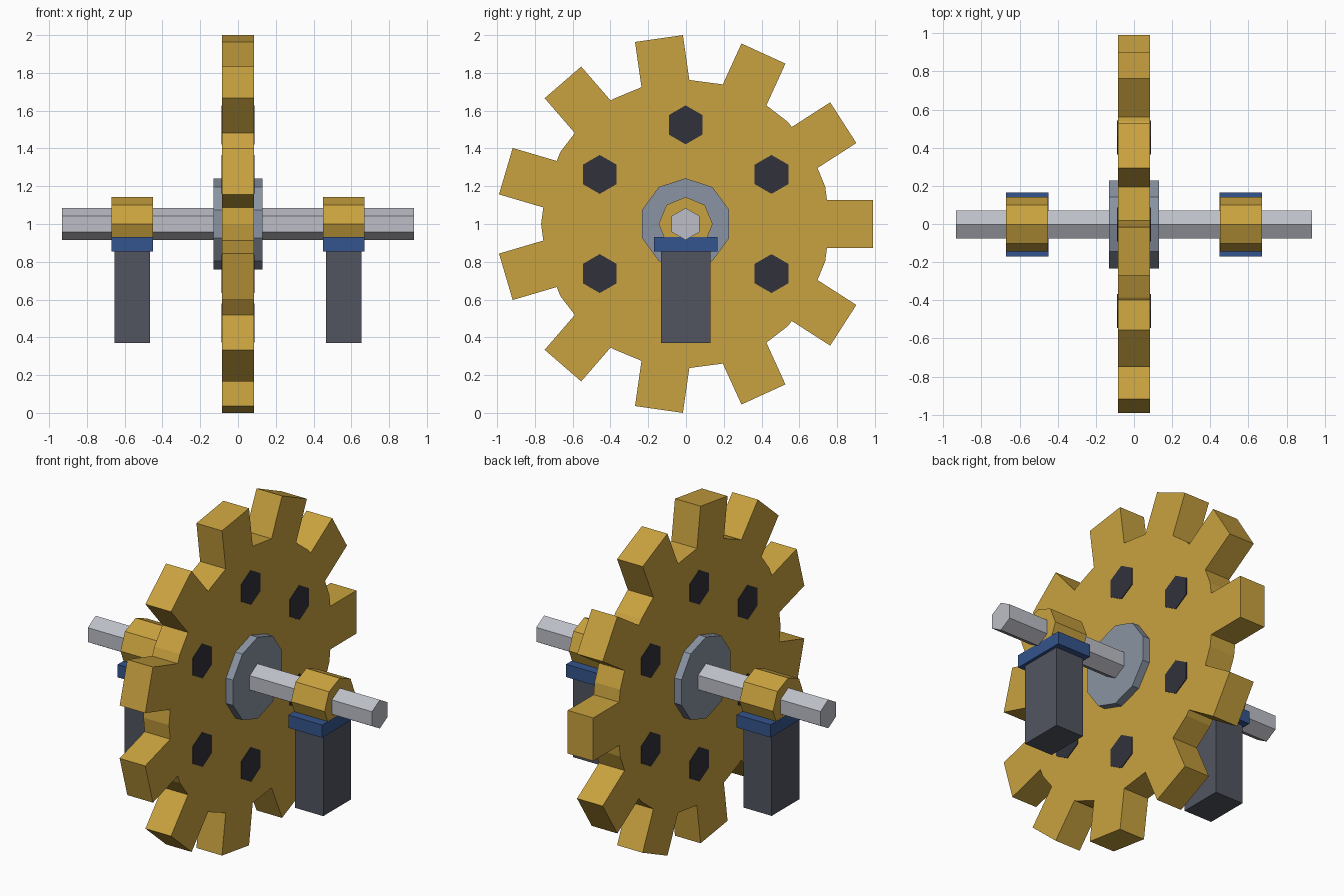
import bpy, bmesh, math
from mathutils import Vector

if "Cube" in bpy.data.objects:
    bpy.data.objects.remove(bpy.data.objects["Cube"])

CY, CZ = -0.002, 1.0          # axis of the wheel, running along x


def material(name, rgb):
    m = bpy.data.materials.new(name)
    m.diffuse_color = (*rgb, 1)
    m.use_nodes = True
    m.node_tree.nodes["Principled BSDF"].inputs["Base Color"].default_value = m.diffuse_color
    return m


gold = material("gold", (0.584, 0.361, 0.050))
steel = material("light steel", (0.51, 0.52, 0.57))
hub_grey = material("blue grey", (0.254, 0.296, 0.366))
charcoal = material("charcoal", (0.084, 0.091, 0.117))
blue = material("blue", (0.034, 0.089, 0.266))
black = material("near black", (0.031, 0.032, 0.044))


def prism(name, outline, x0, x1, mat):
    """Extrude a (y, z) outline along x."""
    bm = bmesh.new()
    face = bm.faces.new([bm.verts.new((x0, y, z)) for y, z in outline])
    ext = bmesh.ops.extrude_face_region(bm, geom=[face])["geom"]
    moved = [v for v in ext if isinstance(v, bmesh.types.BMVert)]
    bmesh.ops.translate(bm, verts=moved, vec=Vector((x1 - x0, 0, 0)))
    bmesh.ops.recalc_face_normals(bm, faces=bm.faces)
    mesh = bpy.data.meshes.new(name)
    bm.to_mesh(mesh)
    bm.free()
    mesh.materials.append(mat)
    obj = bpy.data.objects.new(name, mesh)
    bpy.context.collection.objects.link(obj)
    return obj


def ngon(sides, radius, y=CY, z=CZ):
    """Regular outline with one corner pointing up."""
    angles = [math.pi / 2 + math.tau * i / sides for i in range(sides)]
    return [(y + radius * math.cos(a), z + radius * math.sin(a)) for a in angles]


def rect(half_y, z0, z1):
    return [(CY - half_y, z0), (CY + half_y, z0), (CY + half_y, z1), (CY - half_y, z1)]


# Toothed wheel: a 24-sided disc with 11 straight teeth
TEETH, SIDES = 11, 24
ROOT, TIP, HALF_W, HALF_T = 0.765, 0.992, 0.128, 0.084
STEP = math.tau / SIDES


def disc_radius(a):
    return ROOT * math.cos(STEP / 2) / math.cos(a % STEP - STEP / 2)


def wheel_outline():
    pts = []
    root_half = math.asin(HALF_W / (ROOT * 0.995))
    for i in range(TEETH):
        a = math.tau * i / TEETH
        c, s = math.cos(a), math.sin(a)
        r0 = math.sqrt(disc_radius(a - root_half) ** 2 - HALF_W ** 2)
        r1 = math.sqrt(disc_radius(a + root_half) ** 2 - HALF_W ** 2)
        for r, w in ((r0, -HALF_W), (TIP, -HALF_W), (TIP, HALF_W), (r1, HALF_W)):
            pts.append((CY + r * c - w * s, CZ + r * s + w * c))
        # disc corners lying in the gap after this tooth
        lo, hi = a + root_half + 0.01, a + math.tau / TEETH - root_half - 0.01
        for k in range(SIDES):
            if lo < k * STEP < hi:
                pts.append((CY + ROOT * math.cos(k * STEP), CZ + ROOT * math.sin(k * STEP)))
    return pts


prism("toothed_wheel", wheel_outline(), -HALF_T, HALF_T, gold)

# Dark hexagonal plugs around the wheel
for i in range(6):
    a = math.radians(30 + 60 * i)
    prism(f"hex_plug_{i + 1}", ngon(6, 0.103, CY + 0.525 * math.cos(a), CZ + 0.525 * math.sin(a)),
          -0.088, 0.088, black)

# Hub and axle
prism("hub", ngon(10, 0.242), -0.13, 0.13, hub_grey)
prism("axle", ngon(6, 0.085), -0.933, 0.933, steel)

# Bearing, saddle plate and post on each side
for side, x in (("left", -0.56), ("right", 0.56)):
    prism(f"bearing_{side}", ngon(8, 0.143), x - 0.11, x + 0.11, gold)
    prism(f"saddle_plate_{side}", rect(0.168, 0.854, 0.93), x - 0.111, x + 0.111, blue)
    prism(f"post_{side}", rect(0.131, 0.37, 0.86), x - 0.093, x + 0.093, charcoal)
